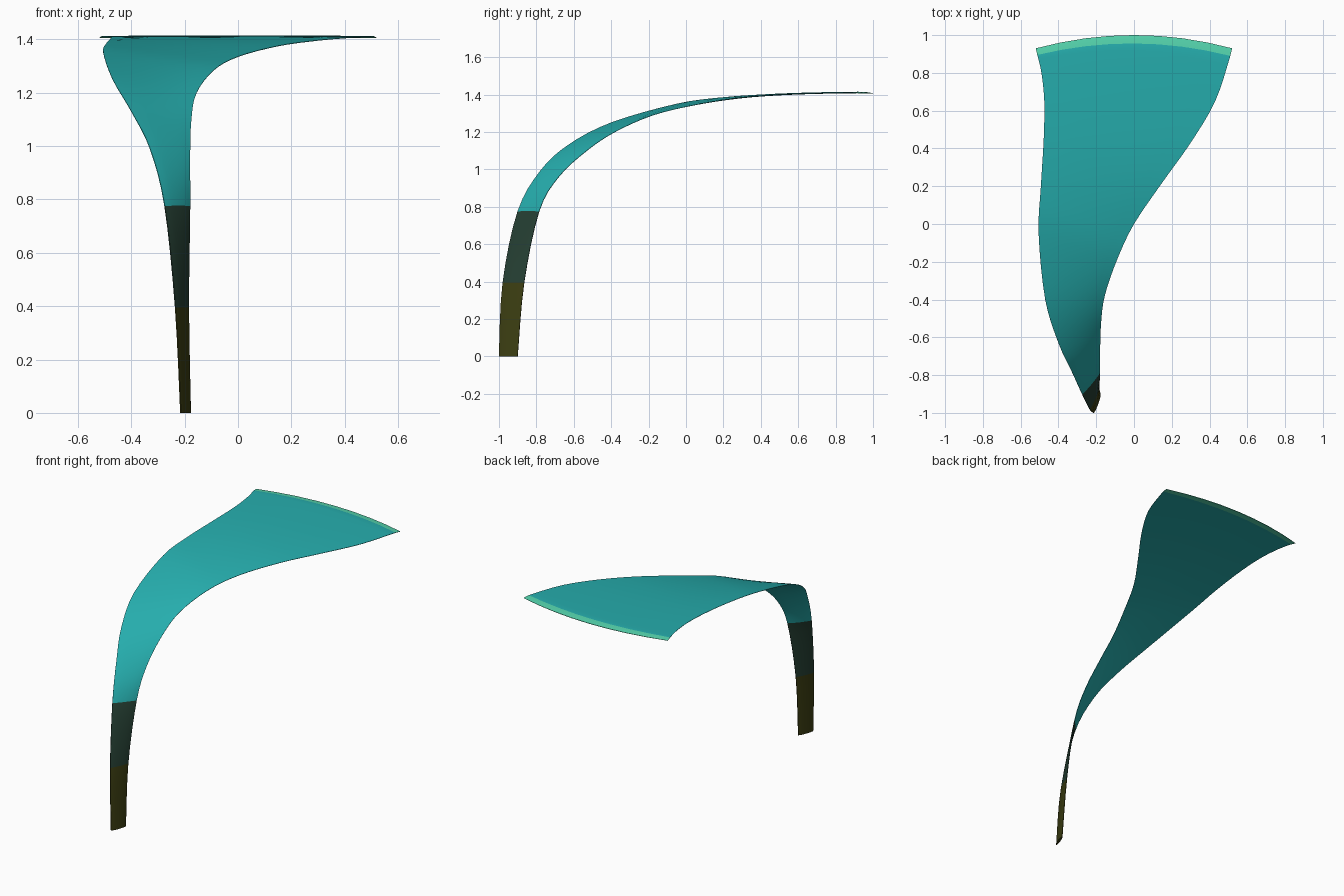
import bpy, bmesh
from mathutils import Vector

if "Cube" in bpy.data.objects:
    bpy.data.objects.remove(bpy.data.objects["Cube"])

# Paired left / right edge points of the blade, from foot to fan-shaped tip
LEFT = [(-.215, -1, 0), (-.235, -.98, .395), (-.275, -.9, .775), (-.33, -.78, .99),
        (-.40, -.63, 1.13), (-.47, -.4, 1.25), (-.505, -.05, 1.35), (-.493, .2, 1.385),
        (-.478, .45, 1.402), (-.475, .65, 1.409), (-.49, .8, 1.411), (-.512, .895, 1.411),
        (-.52, .93, 1.406)]
RIGHT = [(-.178, -.9, 0), (-.185, -.865, .395), (-.18, -.785, .775), (-.18, -.68, .96),
         (-.175, -.53, 1.10), (-.155, -.38, 1.2), (-.09, -.19, 1.285), (0, 0, 1.335),
         (.15, .22, 1.375), (.3, .43, 1.396), (.43, .65, 1.407), (.51, .89, 1.411),
         (.52, .93, 1.406)]
BULGE = [0] * 9 + [.01, .035, .063, .07]
STEPS, ACROSS = 4, 8


def spline(pts, i, t):
    """Catmull-Rom point on span i."""
    p = [Vector(pts[min(max(k, 0), len(pts) - 1)]) for k in range(i - 1, i + 3)]
    return 0.5 * (2 * p[1] + (p[2] - p[0]) * t + (2 * p[0] - 5 * p[1] + 4 * p[2] - p[3]) * t * t
                  + (3 * p[1] - p[0] - 3 * p[2] + p[3]) * t ** 3)


def material(name, rgb):
    m = bpy.data.materials.new(name)
    m.diffuse_color = (*rgb, 1)
    m.use_nodes = True
    m.node_tree.nodes["Principled BSDF"].inputs["Base Color"].default_value = m.diffuse_color
    return m


MATS = [material("olive", (.045, .048, .006)), material("dark green", (.019, .051, .034)),
        material("teal", (.019, .42, .42)), material("light green", (.09, .66, .42))]

# Sample rows along the blade; the rim span stays a single straight step
spans = len(LEFT) - 1
samples = [(i, k / STEPS) for i in range(spans - 1) for k in range(STEPS)]
samples += [(spans - 1, 0), (spans - 1, 1)]
rows = []
for i, t in samples:
    b = BULGE[i] + (BULGE[i + 1] - BULGE[i]) * t
    rows.append((spline(LEFT, i, t), spline(RIGHT, i, t), b))


def loop_points(j):
    """Closed thin lens-shaped section at row j."""
    l, r, b = rows[j]
    lo, hi = rows[max(j - 1, 0)], rows[min(j + 1, len(rows) - 1)]
    n = (r - l).cross((hi[0] + hi[1]) - (lo[0] + lo[1]))
    if j == 0:
        n.z = 0
    n.normalize()
    half = .008 - .004 * min(1, j / 20)
    if j == len(rows) - 1:
        half = .0015
    front, back = [], []
    for k in range(ACROSS + 1):
        s = 2 * k / ACROSS - 1
        p = l.lerp(r, k / ACROSS) + Vector((0, b * (1 - s * s), 0))
        off = n * half * max(.25, (1 - s * s) ** .5)
        front.append(p + off)
        back.append(p - off)
    return front + back[::-1]


# Blade skin, coloured by section along its length
bm = bmesh.new()
loops = [[bm.verts.new(p) for p in loop_points(j)] for j in range(len(rows))]
n = len(loops[0])
for j in range(len(loops) - 1):
    span = samples[j][0]
    mat = 3 if span == spans - 1 else min(span, 2)
    for k in range(n):
        f = bm.faces.new((loops[j][k], loops[j][(k + 1) % n],
                          loops[j + 1][(k + 1) % n], loops[j + 1][k]))
        f.material_index = mat
# End caps
bm.faces.new(loops[0][::-1]).material_index = 0
for k in range(ACROSS):
    bm.faces.new((loops[-1][k], loops[-1][k + 1],
                  loops[-1][n - 2 - k], loops[-1][n - 1 - k])).material_index = 3
bmesh.ops.recalc_face_normals(bm, faces=bm.faces)

mesh = bpy.data.meshes.new("curved_blade")
bm.to_mesh(mesh)
bm.free()
for m in MATS:
    mesh.materials.append(m)
blade = bpy.data.objects.new("curved_blade", mesh)
bpy.context.collection.objects.link(blade)
bpy.context.view_layer.objects.active = blade
blade.select_set(True)
bpy.ops.object.shade_smooth_by_angle(angle=.6)
